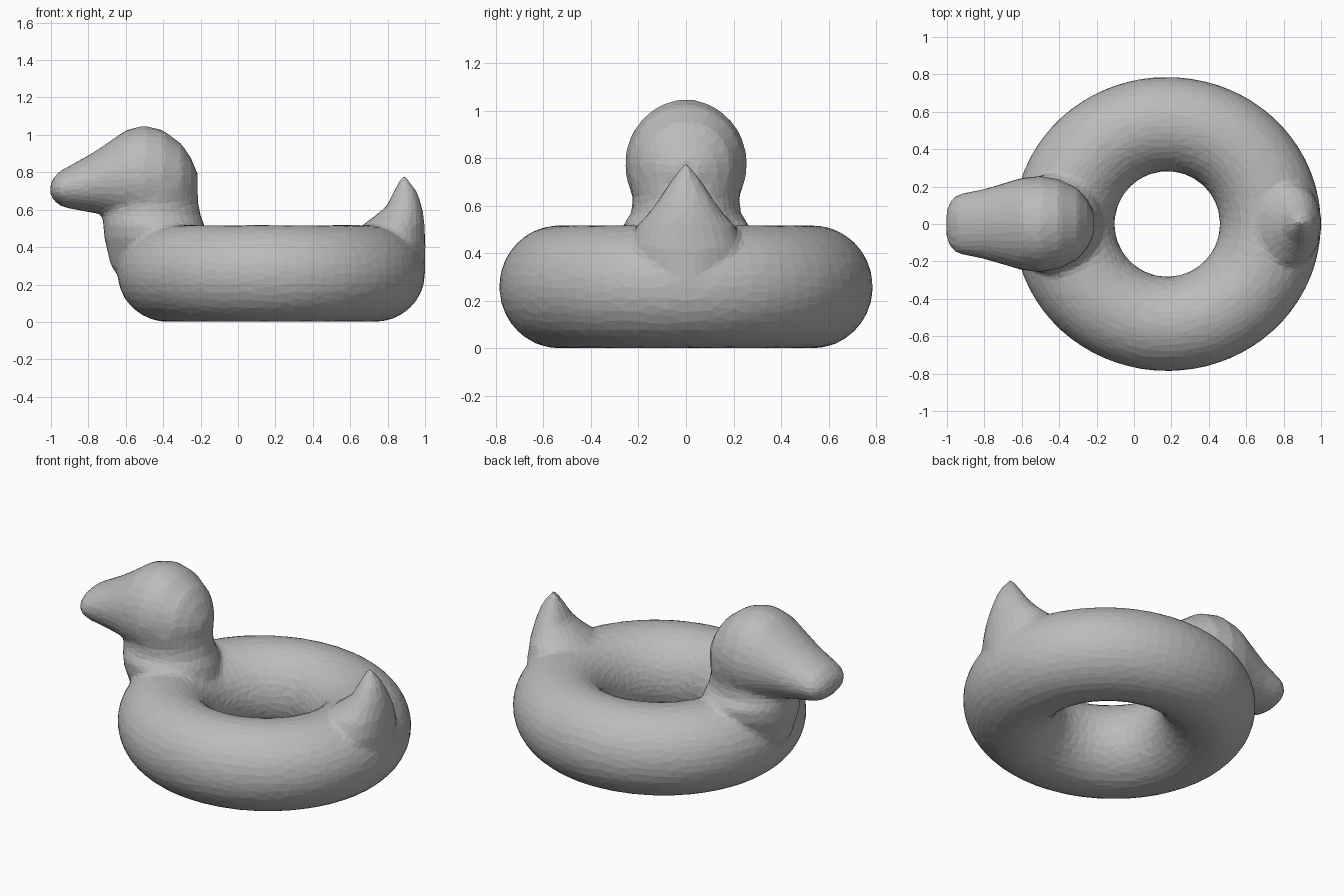
import bpy, bmesh, math
from mathutils import Vector

cube = bpy.data.objects.get("Cube")
if cube:
    bpy.data.objects.remove(cube, do_unlink=True)

SIDES = 32
RING_X, RING_HEIGHT = 0.178, 0.518


def bridge(bm, a, b):
    n = len(a)
    for i in range(n):
        j = (i + 1) % n
        bm.faces.new((a[i], a[j], b[j], b[i]))


def loft(bm, sections, upright):
    """Skin ellipses (position, low, high, half width) along z or along x."""
    rings = []
    for pos, low, high, half in sections:
        ring = []
        for i in range(SIDES):
            t = math.tau * i / SIDES
            along = (low + high) / 2 + (high - low) / 2 * math.cos(t)
            y = half * math.sin(t)
            ring.append(bm.verts.new((along, y, pos) if upright else (pos, y, along)))
        rings.append(ring)
    for a, b in zip(rings, rings[1:]):
        bridge(bm, a, b)
    bm.faces.new(rings[0])
    bm.faces.new(rings[-1])


def swim_ring(bm, segments=72):
    """Round tube, slightly wider along x than along y."""
    rings = []
    for s in range(segments):
        a = math.tau * s / segments
        inner = 0.281
        outer = 0.787 + 0.035 * math.cos(a) ** 2
        mid, rad = (outer + inner) / 2, (outer - inner) / 2
        ring = []
        for i in range(SIDES):
            t = math.tau * i / SIDES
            r = mid + rad * math.cos(t)
            z = RING_HEIGHT / 2 * (1 + math.sin(t))
            ring.append(bm.verts.new((RING_X + r * math.cos(a), r * math.sin(a), z)))
        rings.append(ring)
    for s in range(segments):
        bridge(bm, rings[s], rings[(s + 1) % segments])


bm = bmesh.new()
swim_ring(bm)

# Chest and neck, rising from the tube
loft(bm, [
    (0.15, -0.57, -0.2, 0.14), (0.3, -0.68, -0.14, 0.2),
    (0.45, -0.715, -0.165, 0.26), (0.52, -0.72, -0.18, 0.265),
    (0.57, -0.725, -0.2, 0.23), (0.63, -0.72, -0.212, 0.225),
    (0.72, -0.68, -0.218, 0.24)], True)

# Head running forward into the blunt bill
loft(bm, [
    (-0.215, 0.7, 0.79, 0.06), (-0.25, 0.62, 0.875, 0.13),
    (-0.3, 0.57, 0.95, 0.19), (-0.4, 0.52, 1.025, 0.24),
    (-0.5, 0.5, 1.05, 0.257), (-0.6, 0.53, 1.025, 0.247),
    (-0.7, 0.57, 0.955, 0.217), (-0.8, 0.588, 0.89, 0.187),
    (-0.9, 0.605, 0.835, 0.168), (-0.95, 0.62, 0.808, 0.155),
    (-0.985, 0.65, 0.772, 0.12), (-1.004, 0.68, 0.735, 0.07)], False)

# Pointed upturned tail
loft(bm, [
    (0.25, 0.7, 1.0, 0.17), (0.42, 0.66, 1.002, 0.24),
    (0.52, 0.67, 0.998, 0.205), (0.565, 0.73, 0.993, 0.16),
    (0.62, 0.795, 0.982, 0.12), (0.7, 0.835, 0.955, 0.068),
    (0.75, 0.86, 0.92, 0.03), (0.785, 0.88, 0.895, 0.008)], True)

bmesh.ops.recalc_face_normals(bm, faces=bm.faces[:])
mesh = bpy.data.meshes.new("duck_swim_ring")
bm.to_mesh(mesh)
bm.free()
duck = bpy.data.objects.new("duck_swim_ring", mesh)
bpy.context.collection.objects.link(duck)

# Fuse the parts into one skin, soften the joins, then simplify to facets
remesh = duck.modifiers.new("fuse", 'REMESH')
remesh.mode = 'VOXEL'
remesh.voxel_size = 0.018
soften = duck.modifiers.new("soften", 'SMOOTH')
soften.factor = 0.5
soften.iterations = 5
facets = duck.modifiers.new("facets", 'DECIMATE')
facets.ratio = 0.09

grey = bpy.data.materials.new("plain_grey")
grey.use_nodes = True
colour = (0.5, 0.5, 0.5, 1.0)
grey.diffuse_color = colour
grey.node_tree.nodes["Principled BSDF"].inputs["Base Color"].default_value = colour
mesh.materials.append(grey)
